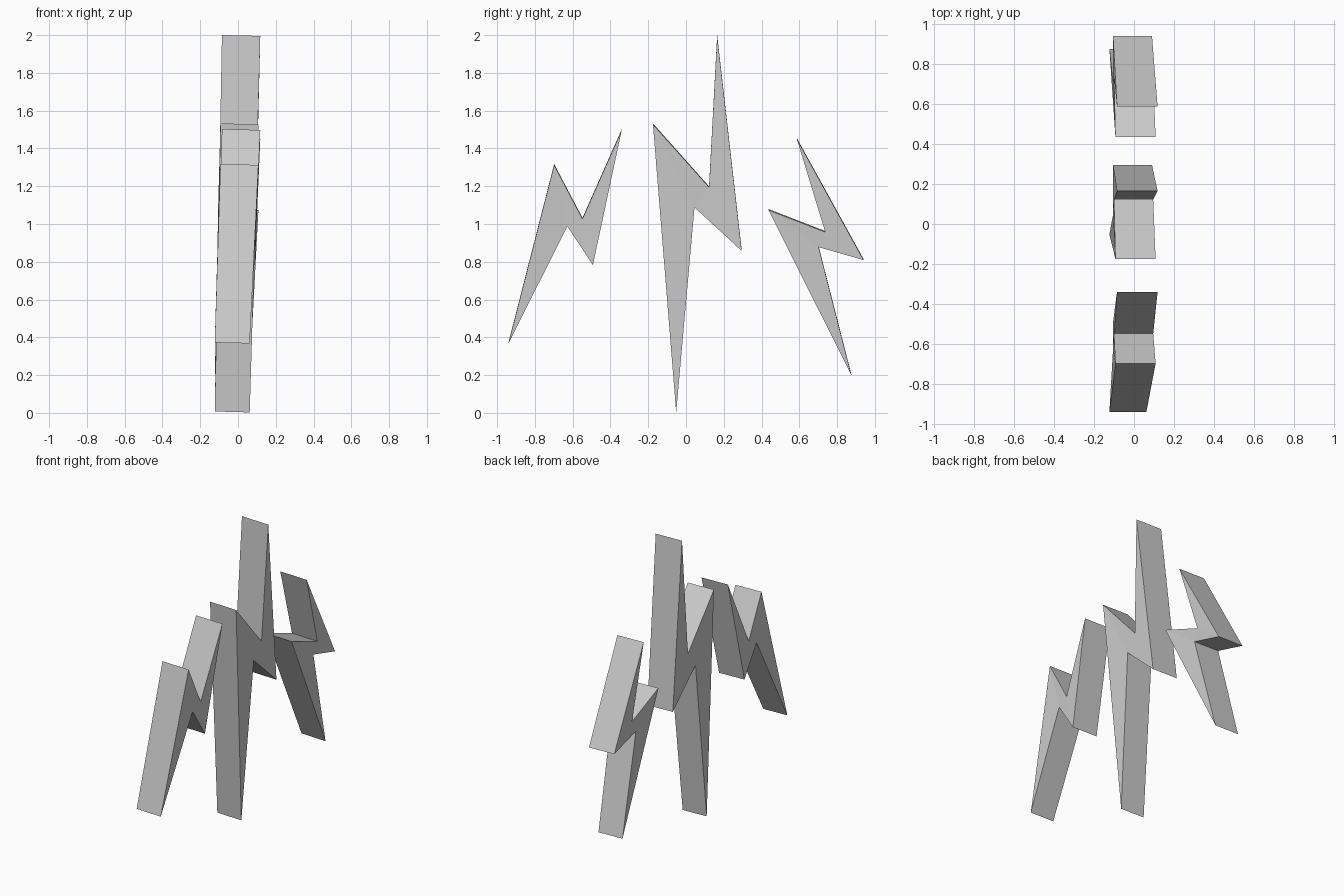
import bpy, bmesh

if "Cube" in bpy.data.objects:
    bpy.data.objects.remove(bpy.data.objects["Cube"])

# Left and right x of each profile corner, shared by all bolts:
# tip, outer corner, lower notch, bottom point, shoulder, upper notch
SIDES = [(-0.085, 0.118), (-0.105, 0.09), (-0.105, 0.09),
         (-0.123, 0.062), (-0.093, 0.108), (-0.1, 0.096)]
SKEW = 0.005  # left side sits a touch higher than the right


def bolt(name, profile):
    """Slab with a zigzag (y, z) profile, spanning SIDES in x."""
    bm = bmesh.new()
    left = [bm.verts.new((x[0], y, z + SKEW / 2)) for x, (y, z) in zip(SIDES, profile)]
    right = [bm.verts.new((x[1], y, z - SKEW / 2)) for x, (y, z) in zip(SIDES, profile)]
    n = len(profile)
    caps = [bm.faces.new(left), bm.faces.new(right[::-1])]
    for i in range(n):
        j = (i + 1) % n
        bm.faces.new((left[i], right[i], right[j], left[j]))
    bmesh.ops.recalc_face_normals(bm, faces=bm.faces)
    bmesh.ops.triangulate(bm, faces=caps)
    mesh = bpy.data.meshes.new(name)
    bm.to_mesh(mesh)
    bm.free()
    bpy.context.collection.objects.link(bpy.data.objects.new(name, mesh))


# Tall central bolt
bolt("middle_bolt", [(0.165, 1.998), (0.295, 0.86), (0.045, 1.09),
                     (-0.052, 0.005), (-0.175, 1.53), (0.122, 1.197)])
# Bolt leaning toward the back
bolt("back_bolt", [(0.587, 1.452), (0.94, 0.812), (0.702, 0.88),
                   (0.875, 0.203), (0.436, 1.077), (0.737, 0.96)])
# Bolt leaning toward the front
bolt("front_bolt", [(-0.34, 1.5), (-0.493, 0.785), (-0.628, 0.99),
                    (-0.94, 0.37), (-0.698, 1.315), (-0.548, 1.03)])
